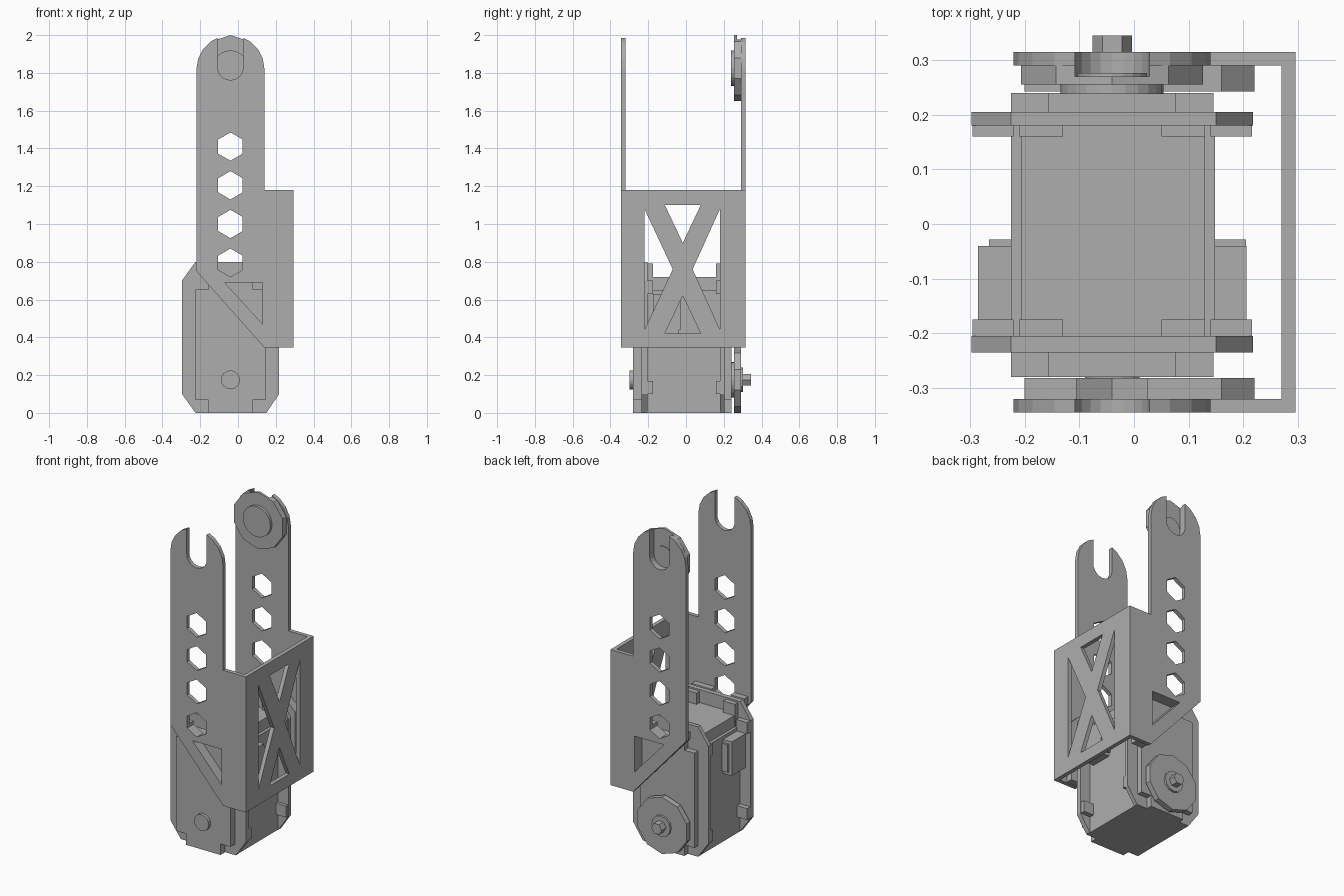
import bpy, bmesh
from math import sin, cos, pi

cube = bpy.data.objects.get("Cube")
if cube:
    bpy.data.objects.remove(cube, do_unlink=True)

grey = bpy.data.materials.new("plain_grey")
grey.use_nodes = True
grey.diffuse_color = (0.42, 0.42, 0.42, 1)
grey.node_tree.nodes["Principled BSDF"].inputs["Base Color"].default_value = (0.42, 0.42, 0.42, 1)


def prism(name, pts, lo, hi, axis="y"):
    """Extrude an outline: (x, z) points along y, or (y, z) points along x."""
    bm = bmesh.new()

    def place(p, d):
        return (p[0], d, p[1]) if axis == "y" else (d, p[0], p[1])
    rings = [[bm.verts.new(place(p, d)) for p in pts] for d in (lo, hi)]
    bm.faces.new(rings[0])
    bm.faces.new(rings[1][::-1])
    n = len(pts)
    for i in range(n):
        j = (i + 1) % n
        bm.faces.new((rings[0][i], rings[1][i], rings[1][j], rings[0][j]))
    bmesh.ops.recalc_face_normals(bm, faces=bm.faces)
    me = bpy.data.meshes.new(name)
    bm.to_mesh(me)
    bm.free()
    me.materials.append(grey)
    ob = bpy.data.objects.new(name, me)
    bpy.context.collection.objects.link(ob)
    return ob


def arc(cx, cz, r, a0, a1, n):
    return [(cx + r * cos(a0 + (a1 - a0) * i / n), cz + r * sin(a0 + (a1 - a0) * i / n))
            for i in range(n + 1)]


def ring(cx, cz, r, n, turn=0):
    return arc(cx, cz, r, turn, turn + 2 * pi, n)[:-1]


def rect(x0, x1, z0, z1):
    return [(x0, z0), (x1, z0), (x1, z1), (x0, z1)]


def cut(ob, outlines, lo, hi, axis="y"):
    """Cut each outline through the object."""
    bpy.context.view_layer.objects.active = ob
    for pts in outlines:
        c = prism("cutter", pts, lo, hi, axis)
        c.hide_render = True
        m = ob.modifiers.new("cut", "BOOLEAN")
        m.operation, m.solver, m.object = "DIFFERENCE", "EXACT", c
        bpy.ops.object.modifier_apply(modifier=m.name)
        bpy.data.objects.remove(c, do_unlink=True)


CX, TOP, AXLE = -0.04, 1.82, 0.175

# Bracket arms: rounded top, open slot, hexagon holes, triangular window
arm = [(-0.22, 0.75), (0.14, 0.345), (0.295, 0.345), (0.295, 1.18), (0.14, 1.18)]
arm += arc(CX, TOP, 0.18, 0, pi, 10)
slot = arc(CX, 1.83, 0.068, pi, 2 * pi, 10) + [(CX + 0.068, 2.1), (CX - 0.068, 2.1)]
triangle = [(-0.07, 0.69), (0.13, 0.47), (0.13, 0.69)]
holes = [ring(CX, 0.795 + 0.205 * i, 0.075, 6, pi / 2) for i in range(4)]
for name, lo, hi in (("front_arm", -0.345, -0.32), ("back_arm", 0.29, 0.315)):
    cut(prism(name, arm, lo, hi), [slot, triangle] + holes, lo - 0.02, hi + 0.02)

# Bracket side plate with crossed braces
side = prism("side_plate", rect(-0.32, 0.29, 0.345, 1.18), 0.27, 0.295, "x")
M = -0.017
windows = [[(M - 0.095, 1.1), (M, 0.9), (M + 0.095, 1.1)],
           [(M - 0.095, 0.42), (M + 0.095, 0.42), (M, 0.62)],
           [(-0.22, 1.08), (-0.22, 0.44), (-0.07, 0.76)],
           [(0.18, 1.08), (0.035, 0.76), (0.18, 0.44)]]
cut(side, windows, 0.25, 0.32, "x")

# Spacers between arms and motor case, following the diagonal edge
spacer = [(-0.2, 0.735), (0.145, 0.35), (0.22, 0.35), (0.22, 0.72), (0.16, 0.78), (-0.2, 0.78)]
for name, lo, hi in (("front_spacer", -0.32, -0.282), ("back_spacer", 0.242, 0.29)):
    cut(prism(name, spacer, lo, hi), [triangle, holes[0]], lo - 0.01, hi + 0.01)

# Motor case: core, chamfered flanges, notched end panels
prism("motor_core", rect(-0.225, 0.148, 0, 0.65), -0.22, 0.19)
prism("motor_core_top", rect(-0.207, 0.13, 0.65, 0.72), -0.21, 0.185)
flange = [(-0.225, 0), (0.15, 0), (0.218, 0.1), (0.218, 0.7),
          (0.15, 0.8), (-0.225, 0.8), (-0.297, 0.7), (-0.297, 0.1)]
L, R, B, T, N = -0.225, 0.145, 0.0, 0.72, 0.068
panel = [(L + N, B), (R - N, B), (R - N, B + N), (R, B + N), (R, T - N), (R - N, T - N),
         (R - N, T), (L + N, T), (L + N, T - N), (L, T - N), (L, B + N), (L + N, B + N)]
for end, f0, f1, p0, p1, c0, c1 in (
        ("front", -0.235, -0.205, -0.28, -0.235, -0.205, -0.175),
        ("back", 0.18, 0.205, 0.205, 0.24, 0.16, 0.18)):
    prism(end + "_flange", flange, f0, f1)
    prism(end + "_panel", panel, p0, p1)
    # Clips on the inner side of each flange
    for z0 in (0.1, 0.63):
        prism(end + "_left_clip", rect(0.14, 0.216, z0, z0 + 0.07), c0, c1)
        prism(end + "_right_clip", rect(-0.295, -0.22, z0, z0 + 0.07), c0, c1)
    for x0 in (-0.21, 0.05):
        prism(end + "_top_clip", rect(x0, x0 + 0.08, 0.65, 0.79), c0, c1)

# Cable sockets on both sides
prism("right_socket", rect(-0.285, -0.22, 0.42, 0.63), -0.175, -0.04)
prism("left_socket", rect(0.14, 0.206, 0.42, 0.63), -0.175, -0.04)
prism("right_socket_rim", rect(-0.265, -0.22, 0.44, 0.61), -0.04, -0.028)
prism("left_socket_rim", rect(0.14, 0.205, 0.44, 0.61), -0.04, -0.028)

# Horn discs at the motor axle and at the bracket top
for name, z in (("motor_horn", AXLE), ("upper_horn", 1.825)):
    disc = prism(name, ring(CX, z, 0.175, 10, pi / 10), 0.255, 0.29)
    prism(name + "_hub", ring(CX, z, 0.094, 24), 0.238, 0.256)
    if name == "upper_horn":
        cut(disc, [slot], 0.27, 0.32)
        prism(name + "_cap", ring(CX, z, 0.064, 20), 0.268, 0.276)

# Axle screw at the back, idler pin at the front
prism("screw_washer", ring(CX, AXLE, 0.064, 12), 0.29, 0.302)
prism("screw_head", ring(CX, AXLE, 0.036, 6), 0.302, 0.345)
prism("idler_pin", ring(CX, AXLE, 0.05, 16), -0.3, -0.28)
